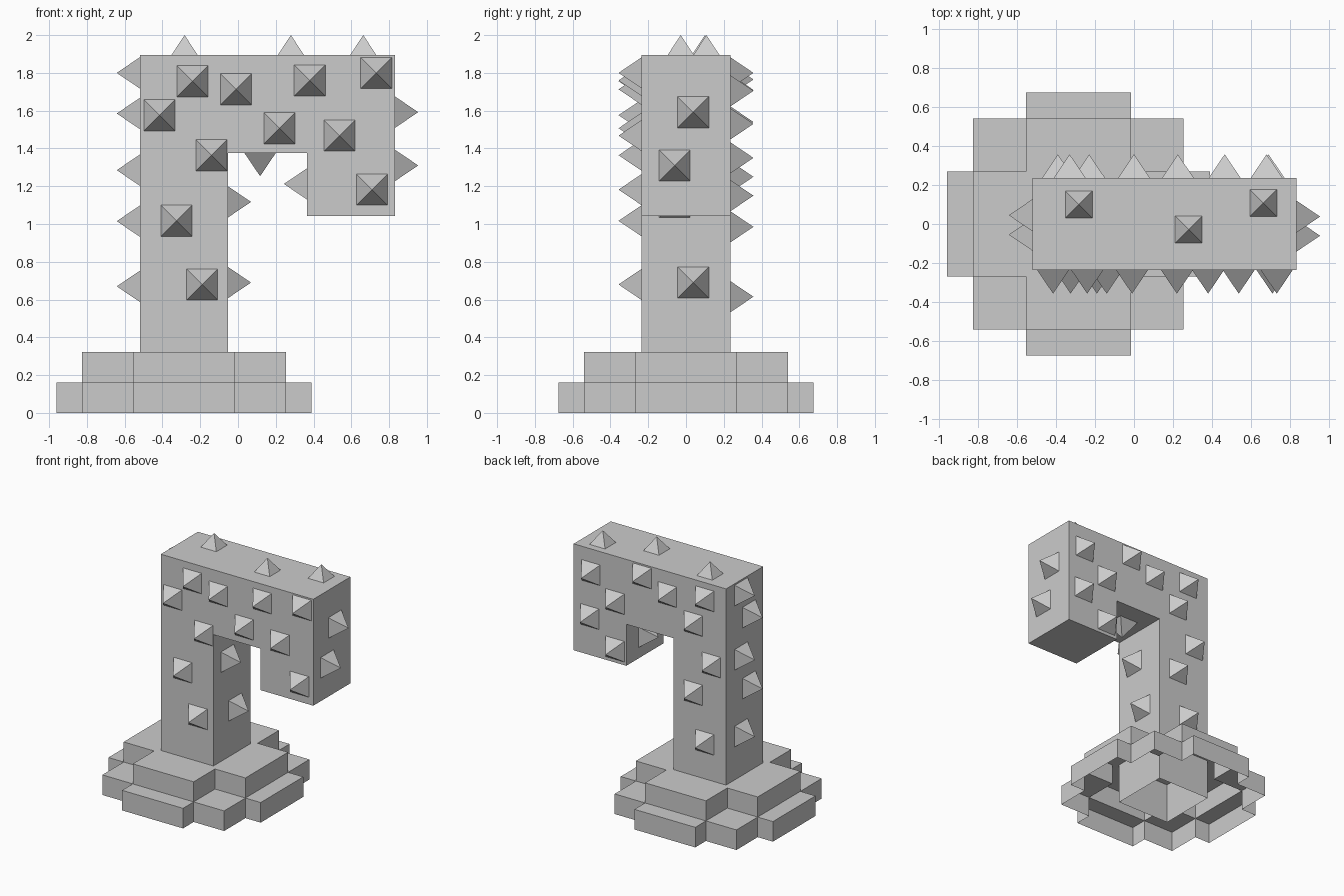
import bpy, bmesh
from mathutils import Vector

if "Cube" in bpy.data.objects:
    bpy.data.objects.remove(bpy.data.objects["Cube"])


def finish(name, bm):
    bmesh.ops.remove_doubles(bm, verts=bm.verts, dist=0.0005)
    mesh = bpy.data.meshes.new(name)
    bm.to_mesh(mesh)
    bm.free()
    obj = bpy.data.objects.new(name, mesh)
    bpy.context.collection.objects.link(obj)
    return obj


def quad(bm, *pts):
    bm.faces.new([bm.verts.new(p) for p in pts])


# Stepped base: open-bottomed shell grown from a small height map
def stepped_base():
    bm = bmesh.new()
    cx, step = -0.285, 0.161
    g = [-0.675, -0.54, -0.27, 0.27, 0.54, 0.675]
    levels = ["00100", "01210", "12221", "01210", "00100"]

    def level(i, j):
        return int(levels[j][i]) if 0 <= i < 5 and 0 <= j < 5 else 0

    for i in range(5):
        for j in range(5):
            top = level(i, j)
            if not top:
                continue
            x0, x1, y0, y1 = g[i] + cx, g[i + 1] + cx, g[j], g[j + 1]
            c = [(x0, y0), (x1, y0), (x1, y1), (x0, y1)]
            quad(bm, *[(x, y, top * step) for x, y in c])
            for k, (di, dj) in enumerate([(0, -1), (1, 0), (0, 1), (-1, 0)]):
                a, b = c[k], c[(k + 1) % 4]
                for n in range(level(i + di, j + dj), top):
                    lo, hi = n * step, (n + 1) * step
                    quad(bm, (*a, lo), (*b, lo), (*b, hi), (*a, hi))
    return finish("stepped_base", bm)


# Hooked trunk: side profile pushed through y, left open at the ground
def hooked_trunk():
    bm = bmesh.new()
    half = 0.235
    prof = [(-0.52, 0), (-0.053, 0), (-0.053, 1.375), (0.365, 1.375),
            (0.365, 1.042), (0.832, 1.042), (0.832, 1.895), (-0.52, 1.895)]
    front = [bm.verts.new((x, -half, z)) for x, z in prof]
    back = [bm.verts.new((x, half, z)) for x, z in prof]
    bm.faces.new(front)
    bm.faces.new(back[::-1])
    for k in range(1, len(prof)):
        n = (k + 1) % len(prof)
        bm.faces.new((front[k], back[k], back[n], front[n]))
    return finish("hooked_trunk", bm)


# Group of square pyramids pointing along one direction
def spikes(name, centres, normal, size=0.165, height=0.122):
    bm = bmesh.new()
    n = Vector(normal)
    u = Vector((0, 1, 0)) if abs(n.x) + abs(n.z) > 0.5 else Vector((0, 0, 1))
    v = n.cross(u)
    h = size / 2
    for c in centres:
        c = Vector(c)
        tip = bm.verts.new(c + n * height)
        ring = [bm.verts.new(c + u * (a * h) + v * (b * h))
                for a, b in ((1, 1), (-1, 1), (-1, -1), (1, -1))]
        for k in range(4):
            bm.faces.new((ring[k], ring[(k + 1) % 4], tip))
    bmesh.ops.recalc_face_normals(bm, faces=bm.faces)
    if bm.faces:
        bm.normal_update()
        if sum(f.normal.dot(n) for f in bm.faces) < 0:
            bmesh.ops.reverse_faces(bm, faces=bm.faces)
    return finish(name, bm)


stepped_base()
hooked_trunk()

front = [(-0.24, 1.756), (-0.415, 1.576), (-0.01, 1.713), (0.38, 1.76),
         (0.732, 1.80), (0.22, 1.507), (0.537, 1.468), (-0.14, 1.364),
         (0.71, 1.182), (-0.325, 1.017), (-0.19, 0.68)]
back = [(0.68, 1.705), (0.225, 1.80), (0.0, 1.71), (-0.33, 1.765),
        (0.69, 1.35), (0.465, 1.53), (-0.23, 1.54), (0.465, 1.15),
        (-0.39, 1.25), (-0.23, 0.985), (-0.33, 0.615)]
left = [(0.045, 1.80), (-0.055, 1.585), (0.045, 1.285),
        (-0.055, 1.015), (0.045, 0.67)]

spikes("front_spikes", [(x, -0.235, z) for x, z in front], (0, -1, 0))
spikes("back_spikes", [(x, 0.235, z) for x, z in back], (0, 1, 0))
spikes("left_spikes", [(-0.52, y, z) for y, z in left], (-1, 0, 0))
spikes("head_right_spikes", [(0.832, 0.038, 1.592), (0.832, -0.06, 1.31)], (1, 0, 0))
spikes("trunk_right_spikes", [(-0.053, -0.06, 1.117), (-0.053, 0.038, 0.69)], (1, 0, 0))
spikes("inner_head_spike", [(0.365, 0, 1.212)], (-1, 0, 0))
spikes("underside_spike", [(0.117, 0, 1.375)], (0, 0, -1))
spikes("top_spikes", [(-0.283, 0.1, 1.895), (0.28, -0.028, 1.895), (0.663, 0.108, 1.895)],
       (0, 0, 1), 0.138, 0.105)
